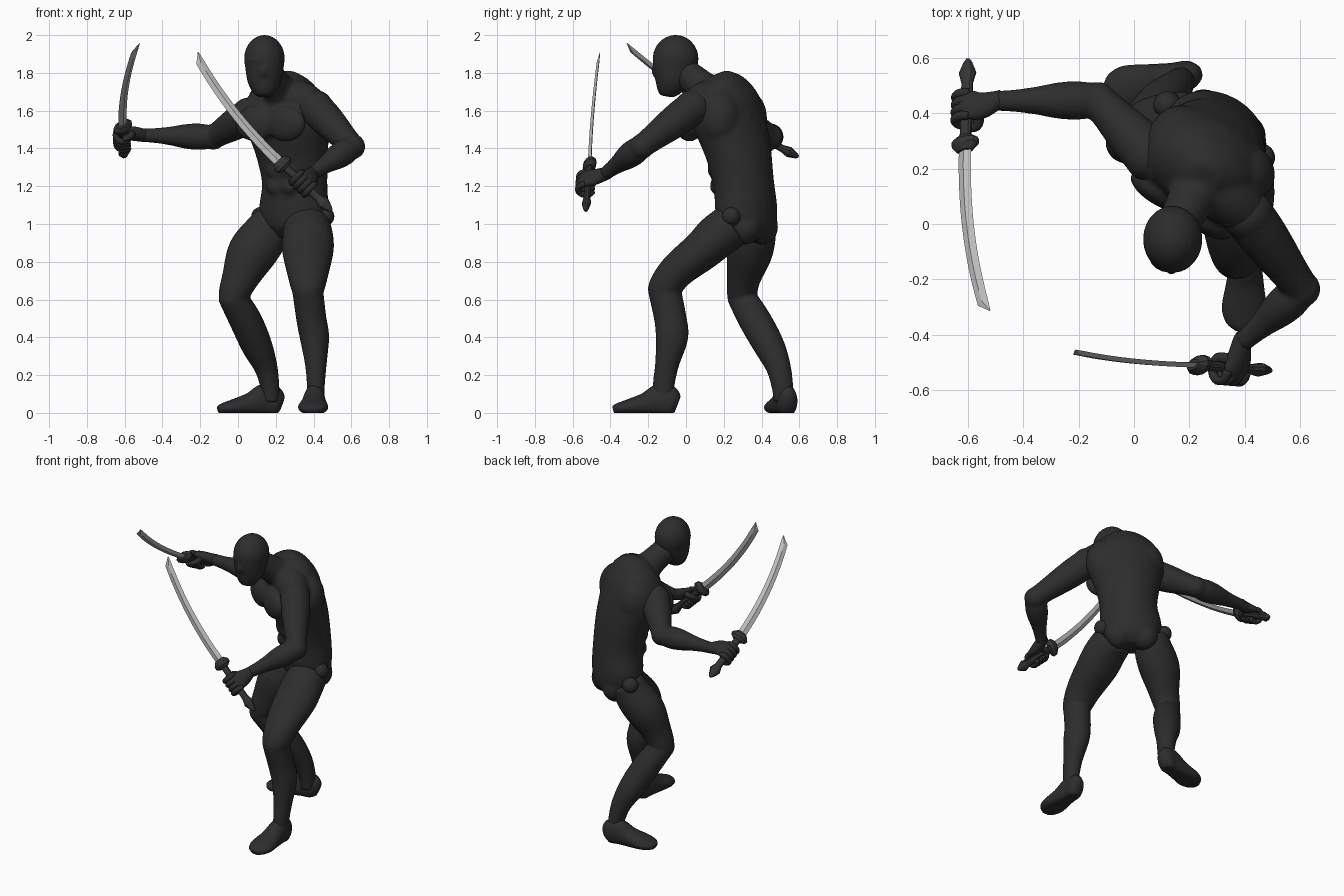
import bpy, bmesh, math
from mathutils import Vector, Matrix

if "Cube" in bpy.data.objects:
    bpy.data.objects.remove(bpy.data.objects["Cube"])

V = Vector


def material(name, c):
    m = bpy.data.materials.new(name)
    m.diffuse_color = (c, c, c, 1)
    m.use_nodes = True
    m.node_tree.nodes["Principled BSDF"].inputs["Base Color"].default_value = m.diffuse_color
    return m


SUIT = material("dark suit", 0.026)
GRIP = material("dark grip", 0.036)
STEEL = material("steel", 0.5)

SIDE = V((0.85, -0.52, 0)).normalized()    # across the twisted torso
FRONT = V((-0.52, -0.85, 0)).normalized()  # where the chest faces
TWIST = Matrix.Rotation(math.atan2(-0.52, 0.85), 4, 'Z')


def spline(rows, sub):
    """Catmull-Rom resampling of any tuples."""
    out = []
    r = [V(q) for q in rows]
    for i in range(len(r) - 1):
        p0, p1, p2, p3 = r[max(i - 1, 0)], r[i], r[i + 1], r[min(i + 2, len(r) - 1)]
        for k in range(sub):
            t = k / sub
            out.append(0.5 * (2 * p1 + (p2 - p0) * t + (2 * p0 - 5 * p1 + 4 * p2 - p3) * t * t
                              + (3 * p1 - p0 - 3 * p2 + p3) * t ** 3))
    return out + [r[-1]]


def loft(bm, rows, side, n=24, sub=4, floor=None):
    """Elliptical rings (x, y, z, half width, half depth) joined to a closed tube."""
    rows = spline(rows, sub)
    pts = [V(q[:3]) for q in rows]
    rings = []
    for i, q in enumerate(rows):
        t = (pts[min(i + 1, len(pts) - 1)] - pts[max(i - 1, 0)]).normalized()
        u = V(side)
        u = (u - t * u.dot(t)).normalized()
        w = t.cross(u)
        ring = []
        for k in range(n):
            a = 2 * math.pi * k / n
            p = pts[i] + u * q[3] * math.cos(a) + w * q[4] * math.sin(a)
            if floor is not None:
                p.z = max(p.z, floor)
            ring.append(bm.verts.new(p))
        rings.append(ring)
    for r0, r1 in zip(rings, rings[1:]):
        for k in range(n):
            bm.faces.new((r0[k], r0[(k + 1) % n], r1[(k + 1) % n], r1[k]))
    bm.faces.new(rings[0][::-1])
    bm.faces.new(rings[-1])


def ball(bm, c, r, rot=Matrix()):
    r = r if isinstance(r, tuple) else (r, r, r)
    bmesh.ops.create_uvsphere(bm, u_segments=24, v_segments=14, radius=1,
                              matrix=Matrix.Translation(c) @ rot @ Matrix.Diagonal((*r, 1)))


def finish(name, bm, mat, voxel=0, smooth=True, soft=5):
    bmesh.ops.recalc_face_normals(bm, faces=bm.faces)
    for f in bm.faces:
        f.smooth = smooth
    me = bpy.data.meshes.new(name)
    bm.to_mesh(me)
    bm.free()
    me.materials.append(mat)
    ob = bpy.data.objects.new(name, me)
    bpy.context.collection.objects.link(ob)
    if voxel:  # fuse overlapping muscles into one skin
        m = ob.modifiers.new("fuse", 'REMESH')
        m.mode, m.voxel_size, m.use_smooth_shade = 'VOXEL', voxel, True
        m = ob.modifiers.new("soften", 'SMOOTH')
        m.factor, m.iterations = 0.5, soft
    return ob


# Torso with shoulder girdle, neck, chest, belly and buttock muscles
bm = bmesh.new()
loft(bm, [(.28, .33, .92, .08, .08), (.285, .33, .98, .165, .135), (.295, .32, 1.07, .195, .152),
          (.30, .305, 1.22, .18, .154), (.285, .275, 1.39, .205, .165), (.262, .232, 1.54, .24, .172),
          (.255, .205, 1.65, .22, .165), (.255, .185, 1.73, .165, .125), (.25, .16, 1.79, .06, .06)], SIDE)
loft(bm, [(.06, .25, 1.575, .085, .085), (.15, .21, 1.61, .1, .1), (.25, .17, 1.66, .11, .11),
          (.34, .1, 1.65, .105, .105), (.41, .04, 1.62, .085, .085)], (0, 0, 1))
loft(bm, [(.25, .16, 1.66, .115, .105), (.2, .075, 1.735, .085, .085), (.15, -.02, 1.81, .075, .08)], SIDE)
for s in (-1, 1):
    chest = V((.235, .17, 1.53)) + FRONT * .12 + SIDE * .095 * s
    ball(bm, chest, (.12, .05, .095), TWIST)
    ball(bm, V((.322, .36, .985)) + SIDE * .083 * s, (.085, .085, .095))
    ball(bm, V((.27, .225, 1.56)) - FRONT * .03 + SIDE * .13 * s, (.115, .11, .15), TWIST)
    for i in range(3):
        ball(bm, V((.297, .295 - .012 * i, 1.2 + .085 * i)) + FRONT * .135 + SIDE * .045 * s,
             (.045, .025, .042), TWIST)
finish("torso", bm, SUIT, .011, soft=9)

# Hip joints
for nm, c in (("left_hip_joint", (.46, .24, 1.04)), ("right_hip_joint", (.12, .43, 1.04))):
    bm = bmesh.new()
    ball(bm, c, .05)
    finish(nm, bm, SUIT)

# Masked head
bm = bmesh.new()
ball(bm, (.14, -.055, 1.875), (.108, .122, .126))
loft(bm, [(.14, -.055, 1.88, .107, .12), (.14, -.065, 1.81, .1, .112), (.139, -.08, 1.75, .088, .088),
          (.138, -.095, 1.7, .062, .06), (.138, -.1, 1.675, .035, .035)], (1, 0, 0))
ball(bm, (.136, -.125, 1.865), (.08, .053, .022))
ball(bm, (.135, -.163, 1.81), (.018, .02, .035))
finish("head", bm, SUIT, .009)


def arm(name, shoulder, elbow, wrist, rs):
    sh, el, wr = V(shoulder), V(elbow), V(wrist)
    bm = bmesh.new()
    ball(bm, sh, rs)
    ball(bm, el, .067)
    for a, b, radii in ((sh, el, (.092, .09, .082, .071, .063)), (el, wr, (.06, .07, .065, .051, .041, .036))):
        k = len(radii) - 1
        loft(bm, [(*a.lerp(b, i / k), r, r) for i, r in enumerate(radii)], (0.1, 0.2, 1))
    finish(name, bm, SUIT, .01)


arm("left_arm", (.41, .035, 1.615), (.607, -.235, 1.41), (.39, -.43, 1.265), .095)
arm("right_arm", (.06, .245, 1.575), (-.13, .447, 1.46), (-.5, .445, 1.47), .096)


def leg(name, thigh, shin, heel, toe_dir):
    bm = bmesh.new()
    loft(bm, thigh, (1, 0, 0))
    loft(bm, shin, (1, 0, 0))
    ball(bm, shin[0][:3], .076)
    finish(name, bm, SUIT, .01)
    # flat-soled foot along the toe direction
    bm = bmesh.new()
    d = V((*toe_dir, 0)).normalized()
    profile = [(0, .045, .03, .045), (.03, .055, .052, .08), (.09, .065, .056, .09), (.17, .045, .068, .062),
               (.26, .03, .08, .042), (.315, .022, .062, .03), (.34, .016, .03, .02)]
    loft(bm, [(heel[0] + d.x * t, heel[1] + d.y * t, z, a, b) for t, z, a, b in profile],
         (-d.y, d.x, 0), floor=0)
    finish(name.replace("leg", "foot"), bm, SUIT)


leg("left_leg",
    [(.365, .24, .99, .125, .12), (.37, .16, .93, .135, .118), (.37, .085, .86, .137, .108),
     (.37, -.045, .755, .114, .095), (.37, -.115, .66, .09, .087), (.37, -.12, .62, .07, .07)],
    [(.37, -.112, .64, .082, .087), (.388, -.083, .5, .08, .086), (.405, -.074, .4, .078, .086),
     (.412, -.1, .26, .058, .064), (.412, -.118, .15, .048, .058), (.41, -.12, .06, .047, .055)],
    (.408, -.045), (-.04, -1))
leg("right_leg",
    [(.185, .38, 1.03, .1, .1), (.14, .36, .94, .125, .117), (.07, .335, .84, .13, .12),
     (.01, .305, .71, .098, .09), (-.025, .295, .62, .08, .078), (-.03, .295, .58, .06, .06)],
    [(-.028, .295, .61, .076, .076), (.04, .365, .49, .086, .086), (.1, .44, .355, .082, .082),
     (.148, .49, .24, .062, .066), (.17, .512, .13, .05, .057), (.172, .518, .06, .048, .055)],
    (.23, .545), (-.97, -.2))


def sword(prefix, pommel, guard, tip, sag):
    po, gu, ti = V(pommel), V(guard), V(tip)
    ax = (gu - po).normalized()
    bl = (ti - gu).normalized()
    sag = V(sag)
    sag = (sag - bl * sag.dot(bl)).normalized()
    # curved blade, edge on the outer side, point at the spine
    bm = bmesh.new()
    rows = []
    for i in range(15):
        t = i / 14 * .93
        rows.append((*(gu.lerp(ti, t) + sag * .125 * t * (1 - t)), .028 - .005 * t, .010 - .003 * t))
    rows.append((*(ti - sag * .018), .002, .001))
    loft(bm, rows, sag, n=4, sub=1)
    finish(prefix + "_sword_blade", bm, STEEL, smooth=False)
    # handle with flared pommel
    bm = bmesh.new()
    prof = [(0, .008, .008), (.04, .018, .014), (.16, .036, .024), (.28, .023, .018), (.6, .022, .017),
            (1, .023, .018)]
    loft(bm, [(*po.lerp(gu, t), a, b) for t, a, b in prof], sag, n=10, sub=1)
    finish(prefix + "_sword_handle", bm, GRIP, smooth=False)
    # guard
    bm = bmesh.new()
    loft(bm, [(*(gu + ax * t), a, b) for t, a, b in
              ((-.03, .03, .02), (-.012, .056, .034), (.006, .056, .034), (.03, .034, .018))], sag, n=12, sub=1)
    finish(prefix + "_sword_guard", bm, GRIP, smooth=False)
    return ax


def hand(name, centre, axis, wrist):
    c, wr = V(centre), V(wrist)
    u = wr - c
    u = (u - axis * u.dot(axis)).normalized()
    w = axis.cross(u)
    if w.z < 0:
        w = -w
    bm = bmesh.new()
    # palm
    loft(bm, [(*p, a, b) for p, a, b in
              ((wr + (wr - c) * .2, .034, .034), (wr, .036, .035), (c + u * .06 + w * .015, .052, .033),
               (c + u * .02 + w * .03, .056, .025), (c - u * .015 + w * .032, .045, .016))], axis)
    # four fingers curled round the handle
    for i in range(4):
        o = c + axis * (.046 - .031 * i)
        path = [o + (u * math.cos(a) + w * math.sin(a)) * .04
                for a in (math.radians(60 + 35 * k) for k in range(8))]
        loft(bm, [(*p, .017, .016) for p in path], axis, n=10, sub=2)
    # thumb
    loft(bm, [(*(c + u * .05 + axis * .035), .02, .02), (*(c + u * .035 - w * .025 + axis * .06), .018, .018),
              (*(c - u * .01 - w * .035 + axis * .06), .015, .015)], axis, n=10)
    finish(name, bm, SUIT)


ax = sword("left", (.495, -.53, 1.07), (.235, -.51, 1.315), (-.225, -.46, 1.9), (-.7, -.3, -.7))
hand("left_hand", (.345, -.53, 1.215), ax, (.39, -.43, 1.265))
ax = sword("right", (-.6, .595, 1.355), (-.61, .29, 1.515), (-.535, -.32, 1.95), (-.7, 0, -.6))
hand("right_hand", (-.607, .415, 1.45), ax, (-.5, .445, 1.47))
